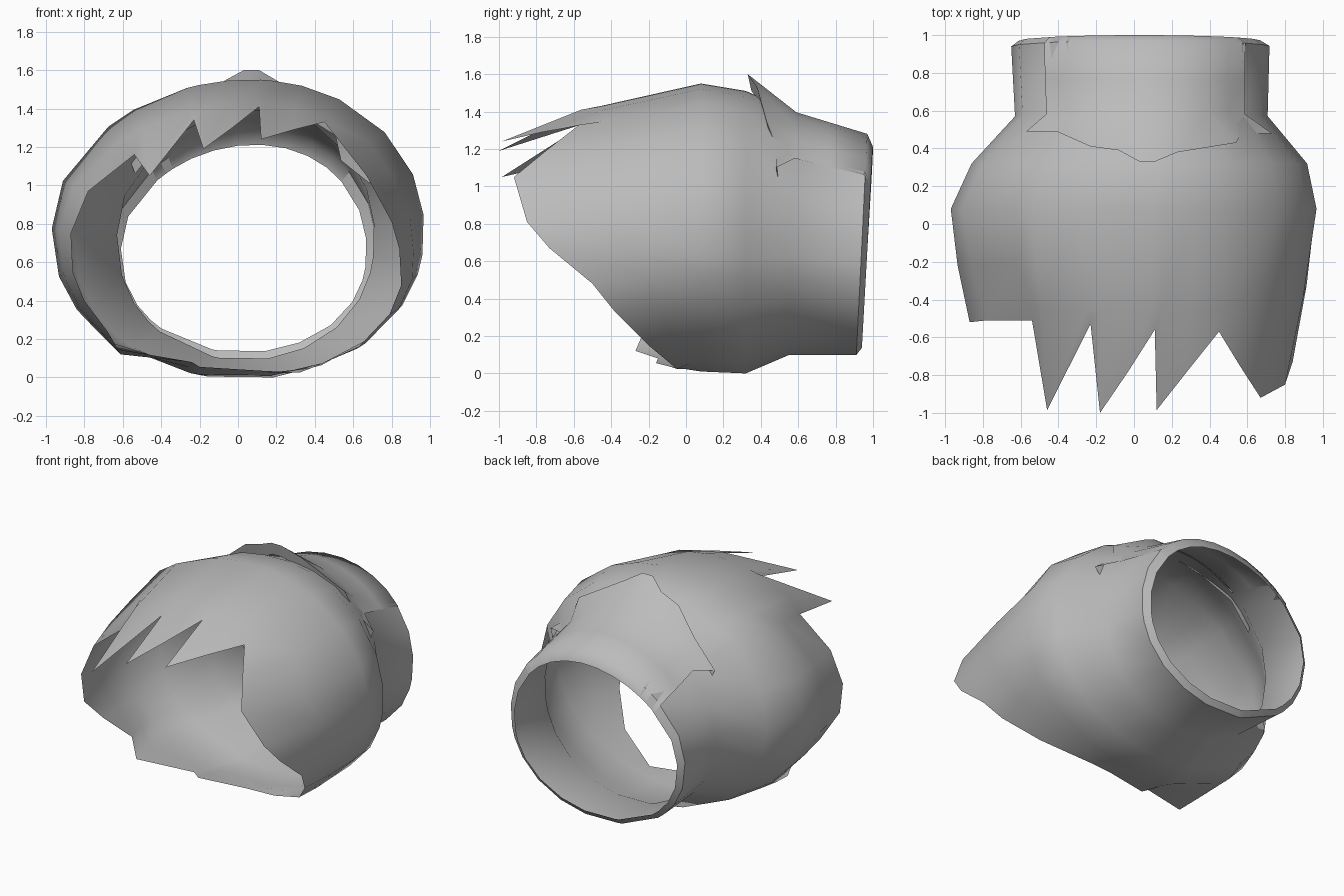
import bpy, bmesh, math

if "Cube" in bpy.data.objects:
    bpy.data.objects.remove(bpy.data.objects["Cube"])

grey = bpy.data.materials.new("plain grey")
grey.diffuse_color = (0.5, 0.5, 0.5, 1)
grey.use_nodes = True
grey.node_tree.nodes["Principled BSDF"].inputs["Base Color"].default_value = grey.diffuse_color


def ring_point(ring, deg, scale=1.0):
    """Point on an oval section: (y, y tilt, x min, x max, z min, z max)."""
    y, tilt, x0, x1, z0, z1 = ring
    c, s = math.cos(math.radians(deg)), math.sin(math.radians(deg))
    skew = 0.05 * c * max(s, 0)      # right shoulder sits slightly higher
    if s < 0:
        s = -abs(s) ** 0.88          # flatter underside
    return ((x0 + x1) / 2 + c * (x1 - x0) / 2 * scale, y + tilt * s,
            (z0 + z1) / 2 + s * (z1 - z0) / 2 * scale + skew)


def loft(name, rows, closed, smooth, skip=lambda r, c: False):
    bm = bmesh.new()
    grid = [[bm.verts.new(p) for p in row] for row in rows]
    n = len(rows[0])
    for r in range(len(rows) - 1):
        for c in range(n if closed else n - 1):
            if not skip(r, c):
                d = (c + 1) % n
                bm.faces.new((grid[r][c], grid[r][d], grid[r + 1][d], grid[r + 1][c]))
    bmesh.ops.delete(bm, geom=[v for v in bm.verts if not v.link_faces], context='VERTS')
    mesh = bpy.data.meshes.new(name)
    bm.to_mesh(mesh)
    bm.free()
    mesh.materials.append(grey)
    ob = bpy.data.objects.new(name, mesh)
    bpy.context.collection.objects.link(ob)
    bpy.ops.object.select_all(action='DESELECT')
    ob.select_set(True)
    bpy.context.view_layer.objects.active = ob
    bpy.ops.object.shade_smooth_by_angle(angle=math.radians(smooth))
    return ob


# oval sections from the rear lip to the widest part and the base of the spikes
LIP = (0.97, 0.03, -0.61, 0.67, 0.13, 1.21)
RIM = (0.94, 0.03, -0.65, 0.72, 0.09, 1.28)
NECK = (0.57, 0.02, -0.63, 0.71, 0.09, 1.39)
SHOULDER = (0.32, 0.0, -0.86, 0.92, -0.01, 1.51)
BELLY = (0.08, 0.0, -0.97, 0.97, 0.0, 1.55)
BROW = (-0.45, 0.0, -0.88, 0.87, 0.12, 1.43)

# torn front edge: angle, x, y, z
EDGE = [(-8, .84, -.73, .67), (5, .80, -.85, .81), (20, .67, -.92, 1.05),
        (38, .56, -.75, 1.19), (57, .45, -.57, 1.33), (70, .29, -.77, 1.29),
        (80, .12, -.985, 1.24), (83, .11, -.56, 1.41), (93, -.03, -.78, 1.30),
        (102, -.18, -1.0, 1.19), (106, -.23, -.53, 1.34), (124, -.46, -.985, 1.05),
        (134, -.54, -.51, 1.16), (160, -.78, -.51, .97), (180, -.87, -.52, .75),
        (196, -.86, -.50, .55), (210, -.80, -.37, .40), (221, -.68, -.22, .24),
        (228, -.61, -.27, .12), (255, -.24, -.15, .08), (258, -.20, -.16, .055),
        (280, .12, -.08, .035), (297, .32, -.05, .025), (315, .62, -.20, .15),
        (332, .79, -.38, .33), (345, .85, -.50, .48)]


def brow_point(edge):
    """Section at the base of the spikes; a slight bulge elsewhere."""
    if 38 < edge[0] < 130:
        return ring_point(BROW, edge[0])
    x, y, z = ((a + b) / 2 for a, b in zip(ring_point(BELLY, edge[0]), edge[1:]))
    return x * 1.015, y, z


# main shell, with the neck open on top beneath the flap
angles = [e[0] for e in EDGE]
rows = [[ring_point(r, a) for a in angles] for r in (LIP, RIM, NECK, SHOULDER, BELLY)]
rows += [[brow_point(e) for e in EDGE], [e[1:] for e in EDGE]]
loft("shell", rows, True, 50, lambda r, c: r < 2 and 38 <= angles[c] < 124)

# raised flap over the top of the neck, with a turned-in front hem
FRONT = [(.73, .48, 1.10), (.57, .48, 1.22), (.54, .43, 1.35), (.23, .38, 1.53),
         (.11, .33, 1.60), (.03, .33, 1.60), (-.08, .39, 1.54), (-.23, .41, 1.49),
         (-.41, .49, 1.34), (-.57, .49, 1.15)]
spread = [36 + 102 * i / (len(FRONT) - 1) for i in range(len(FRONT))]
MID = (0.77, 0.0, -0.64, 0.71, 0.09, 1.335)
flap_rows = [[ring_point(r, a, s) for a in spread]
             for r, s in ((LIP, 1.0), (RIM, 1.0), (MID, 1.01), (NECK, 1.01))]
flap_rows.append(FRONT)
flap_rows.append([(x * .94, y + .02, z - .09) for x, y, z in FRONT])
loft("neck_flap", flap_rows, False, 80)
